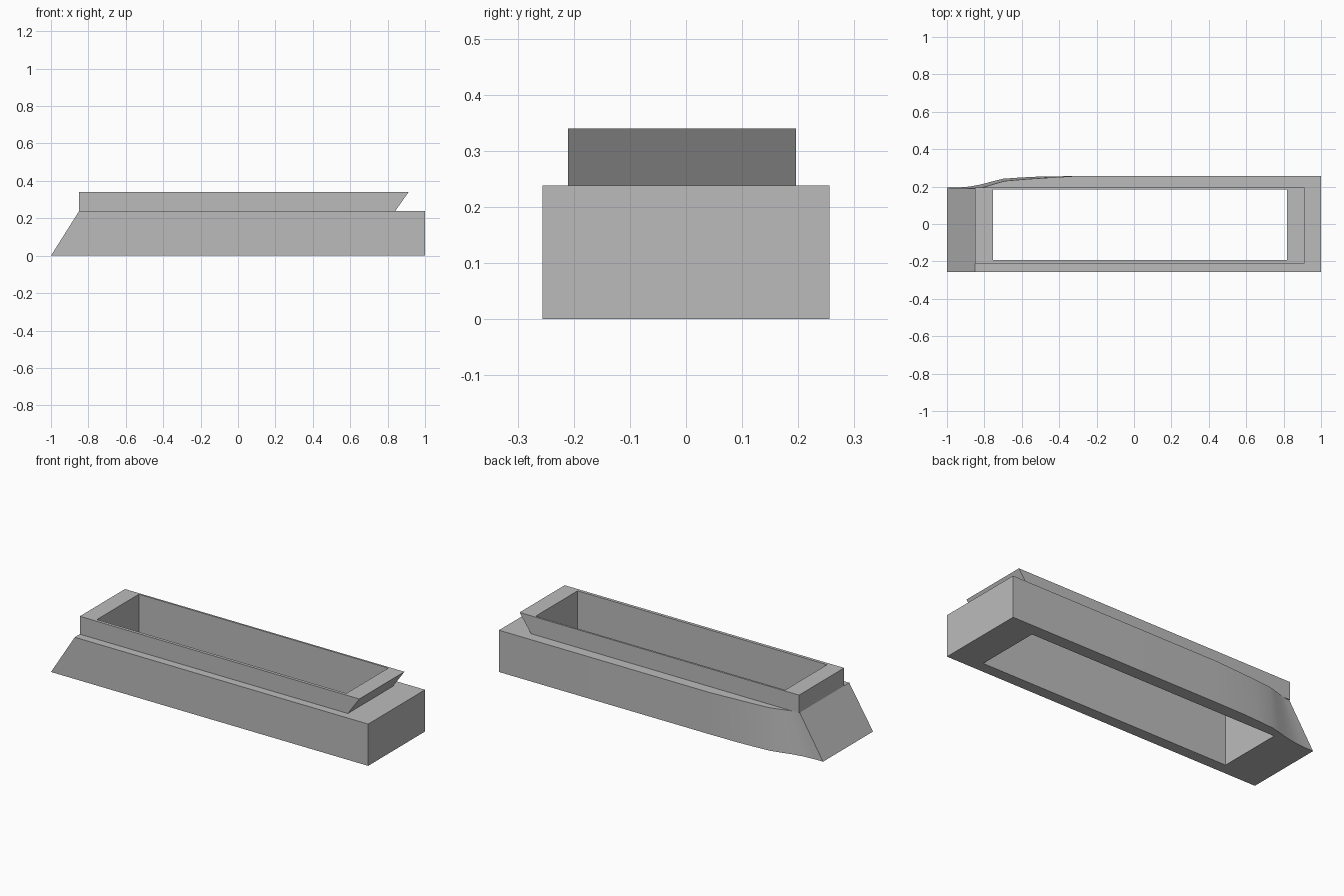
import bpy
import bmesh
from math import radians

cube = bpy.data.objects.get("Cube")
if cube:
    bpy.data.objects.remove(cube, do_unlink=True)

grey = bpy.data.materials.new("plain grey")
grey.use_nodes = True
colour = (0.5, 0.5, 0.5, 1)
grey.diffuse_color = colour
grey.node_tree.nodes["Principled BSDF"].inputs["Base Color"].default_value = colour

DECK, TOP = 0.238, 0.34
OPENING = [(-0.755, -0.192), (0.818, -0.192), (0.818, 0.185), (-0.755, 0.185)]


def hollow_block(name, low, high, z0, z1):
    """Loft an outline from z0 to z1 around the straight central opening."""
    bm = bmesh.new()

    def wall(lower, upper):
        a = [bm.verts.new((x, y, z0)) for x, y in lower]
        b = [bm.verts.new((x, y, z1)) for x, y in upper]
        n = len(a)
        for i in range(n):
            j = (i + 1) % n
            bm.faces.new((a[i], a[j], b[j], b[i]))
        return [[bm.edges.get((r[i], r[(i + 1) % n])) for i in range(n)] for r in (a, b)]

    outer = wall(low, high)
    inner = wall(OPENING, OPENING)
    # Flat rims between the outline and the opening
    for ring, hole, up in zip(outer, inner, (-1, 1)):
        bmesh.ops.triangle_fill(bm, edges=ring + hole, use_beauty=True, normal=(0, 0, up))
    bmesh.ops.recalc_face_normals(bm, faces=bm.faces[:])
    mesh = bpy.data.meshes.new(name)
    bm.to_mesh(mesh)
    bm.free()
    mesh.materials.append(grey)
    obj = bpy.data.objects.new(name, mesh)
    bpy.context.collection.objects.link(obj)
    bpy.ops.object.select_all(action='DESELECT')
    obj.select_set(True)
    bpy.context.view_layer.objects.active = obj
    bpy.ops.object.shade_smooth_by_angle(angle=radians(25))


# Lower body: raked end at -x, with the back side curving in towards it
low_curve = [(-0.32, 0.256), (-0.5, 0.254), (-0.6, 0.249), (-0.7, 0.242), (-0.76, 0.227),
             (-0.82, 0.211), (-0.88, 0.2), (-0.94, 0.195), (-1, 0.194)]
high_curve = [(-0.32, 0.256), (-0.45, 0.248), (-0.57, 0.24), (-0.69, 0.23), (-0.73, 0.219),
              (-0.77, 0.207), (-0.8, 0.198), (-0.825, 0.192), (-0.85, 0.19)]
stern = [(1, -0.256), (1, 0.256)]
hollow_block("lower_body", [(-1, -0.256)] + stern + low_curve,
             [(-0.85, -0.256)] + stern + high_curve, 0, DECK)


# Upper rim: upright at -x, leaning outward at +x
def rectangle(x0, x1):
    return [(x0, -0.21), (x1, -0.21), (x1, 0.196), (x0, 0.196)]


hollow_block("upper_rim", rectangle(-0.85, 0.84), rectangle(-0.85, 0.912), DECK, TOP)
